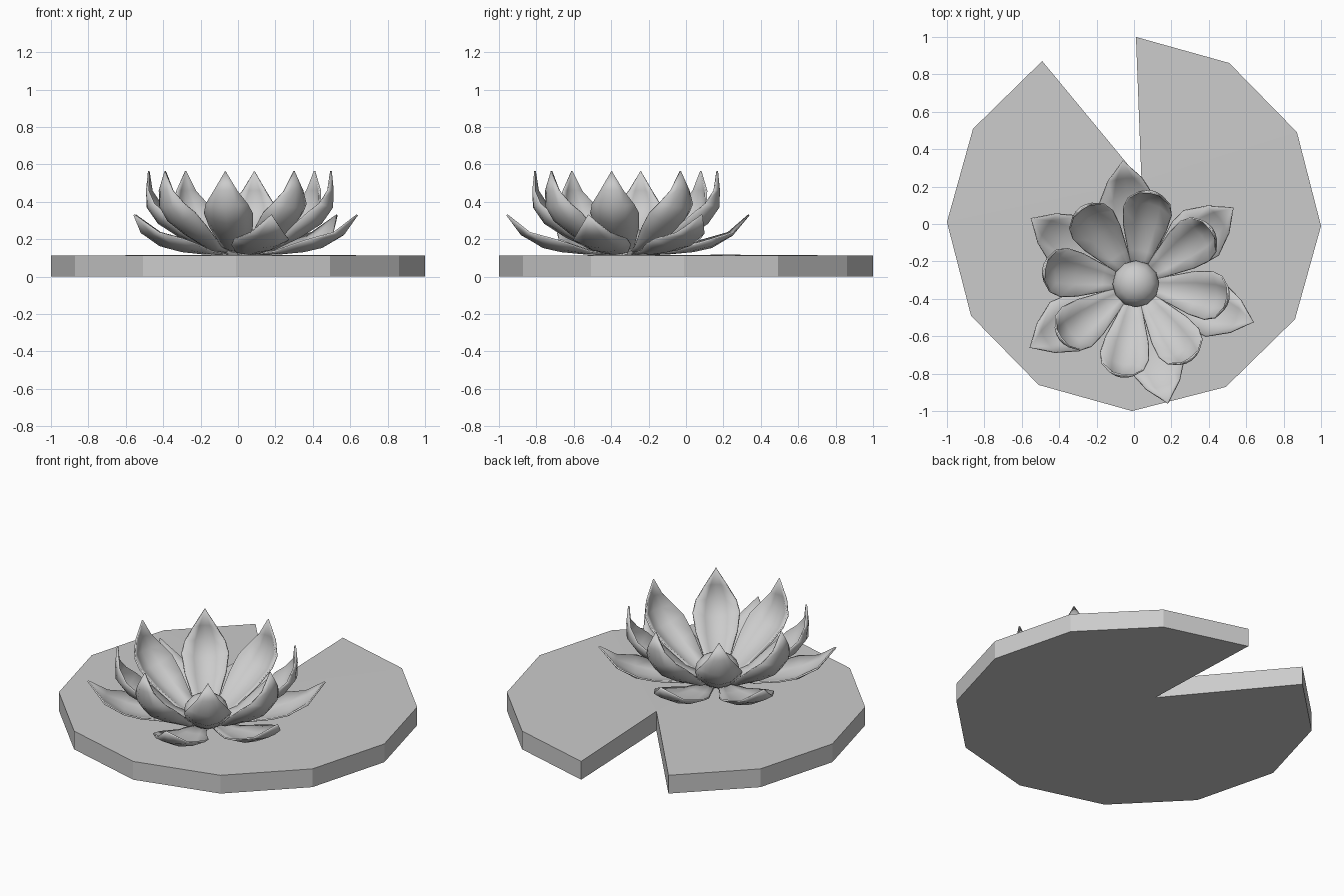
import bpy, bmesh, math
from mathutils import Vector

if "Cube" in bpy.data.objects:
    bpy.data.objects.remove(bpy.data.objects["Cube"])

CENTRE = Vector((0.01, -0.32, 0))


def new_object(name, bm):
    bmesh.ops.recalc_face_normals(bm, faces=bm.faces)
    mesh = bpy.data.meshes.new(name)
    bm.to_mesh(mesh)
    bm.free()
    obj = bpy.data.objects.new(name, mesh)
    bpy.context.collection.objects.link(obj)
    return obj


def smooth(obj, angle=45):
    bpy.ops.object.select_all(action='DESELECT')
    obj.select_set(True)
    bpy.context.view_layer.objects.active = obj
    bpy.ops.object.shade_smooth_by_angle(angle=math.radians(angle))


def petal(name, rings, angle, cup, segs=4, thick=0.009):
    """Rings are (radius, height, half width) along the petal's midrib."""
    bm = bmesh.new()
    a = math.radians(angle)
    out, side = Vector((math.cos(a), math.sin(a), 0)), Vector((-math.sin(a), math.cos(a), 0))
    rows = []
    for i, (r, z, w) in enumerate(rings):
        p, q = rings[max(i - 1, 0)], rings[min(i + 1, len(rings) - 1)]
        t = Vector((q[0] - p[0], q[1] - p[1])).normalized()
        row = []
        for j in range(segs + 1):
            s = w * (2 * j / segs - 1)
            d = cup * s * s
            pos = CENTRE + out * (r - t.y * d) + side * s
            pos.z = z + t.x * d
            row.append(bm.verts.new(pos))
        rows.append(row)
    for lo, hi in zip(rows, rows[1:]):
        for j in range(segs):
            bm.faces.new((lo[j], lo[j + 1], hi[j + 1], hi[j]))
    bmesh.ops.remove_doubles(bm, verts=bm.verts, dist=0.0005)
    obj = new_object(name, bm)
    mod = obj.modifiers.new("thickness", 'SOLIDIFY')
    mod.thickness = thick
    mod.offset = 0
    smooth(obj)


# Notched twelve-sided leaf pad
bm = bmesh.new()
outline = [(math.cos(math.radians(89.4 - 30 * k)), math.sin(math.radians(89.4 - 30 * k)))
           for k in range(12)]
notch = (0.04, 0.23)
n = len(outline)
bot = [bm.verts.new((x, y, 0)) for x, y in outline + [notch]]
top = [bm.verts.new((x, y, 0.112)) for x, y in outline] + [bm.verts.new((*notch, 0.117))]
for k in range(n + 1):
    m = (k + 1) % (n + 1)
    bm.faces.new((bot[k], bot[m], top[m], top[k]))
for k in range(n - 1):
    bm.faces.new((top[n], top[k], top[k + 1]))
    bm.faces.new((bot[n], bot[k + 1], bot[k]))
new_object("lily_pad", bm)

# Upright inner petals
inner = [(0.03, 0.12, 0.02), (0.18, 0.142, 0.07), (0.33, 0.215, 0.115), (0.44, 0.285, 0.13),
         (0.50, 0.37, 0.112), (0.503, 0.46, 0.062), (0.493, 0.565, 0)]
for k in range(8):
    petal(f"inner_petal_{k + 1}", inner, 36 + 45 * k, 4.5)

# Spreading outer petals
outer = [(0.05, 0.118, 0.02), (0.22, 0.122, 0.08), (0.36, 0.135, 0.14), (0.46, 0.157, 0.152),
         (0.57, 0.222, 0.092), (0.66, 0.33, 0)]
for k, angle in enumerate((38, 96, 148, 211, 285, 342)):
    petal(f"outer_petal_{k + 1}", outer, angle, 2.0)

# Round flower centre
bm = bmesh.new()
bmesh.ops.create_uvsphere(bm, u_segments=12, v_segments=8, radius=0.125)
for v in bm.verts:
    v.co = CENTRE + Vector((v.co.x, v.co.y, 0.17 + v.co.z * 0.8))
smooth(new_object("flower_centre", bm), 60)
